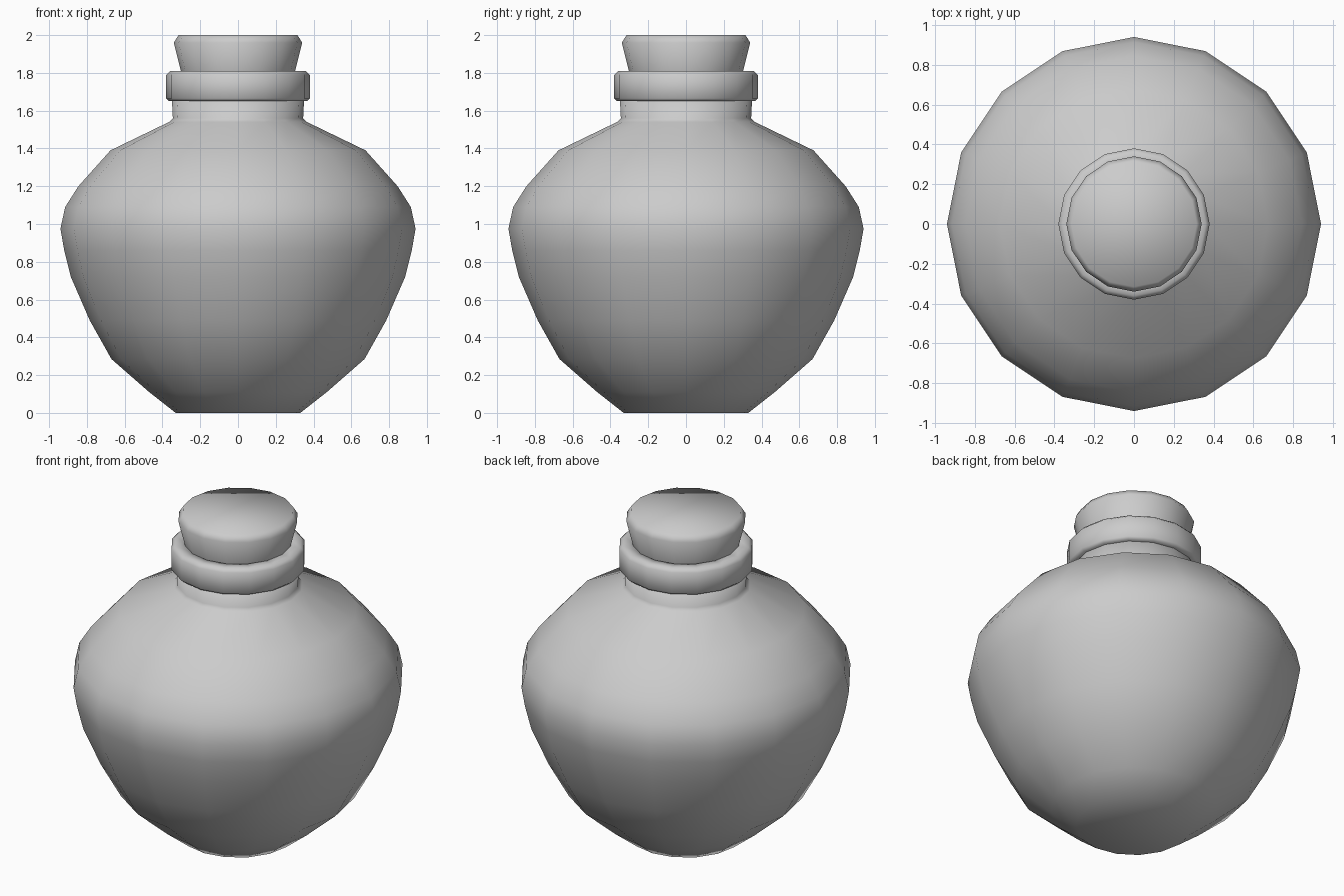
import bpy, bmesh
from math import cos, sin, tau

if "Cube" in bpy.data.objects:
    bpy.data.objects.remove(bpy.data.objects["Cube"])

SIDES = 16

def lathe(name, profile, closed=False):
    """Revolve (radius, z) points around z; open profiles get end caps."""
    bm = bmesh.new()
    rings = [[bm.verts.new((r * cos(tau * i / SIDES), r * sin(tau * i / SIDES), z))
              for i in range(SIDES)] for r, z in profile]
    pairs = list(zip(rings, rings[1:]))
    if closed:
        pairs.append((rings[-1], rings[0]))
    for a, b in pairs:
        for i in range(SIDES):
            j = (i + 1) % SIDES
            bm.faces.new((a[i], a[j], b[j], b[i]))
    if not closed:
        bm.faces.new(rings[0][::-1])
        bm.faces.new(rings[-1])
    bmesh.ops.recalc_face_normals(bm, faces=bm.faces[:])
    for f in bm.faces:
        f.smooth = True
    mesh = bpy.data.meshes.new(name)
    bm.to_mesh(mesh)
    bm.free()
    ob = bpy.data.objects.new(name, mesh)
    bpy.context.collection.objects.link(ob)
    return ob

# Round flask body with short neck
lathe("bottle_body", [
    (0.33, 0.0), (0.47, 0.11), (0.67, 0.285), (0.785, 0.49), (0.885, 0.72),
    (0.92, 0.86), (0.94, 0.975), (0.915, 1.09), (0.845, 1.20), (0.675, 1.39),
    (0.365, 1.54), (0.345, 1.56), (0.35, 1.66)])

# Lip ring around the mouth
lathe("lip_ring", [
    (0.29, 1.65), (0.365, 1.65), (0.38, 1.665), (0.38, 1.79),
    (0.36, 1.81), (0.29, 1.81)], closed=True)

# Tapered cork stopper
lathe("cork", [(0.265, 1.64), (0.30, 1.80), (0.34, 1.96), (0.315, 2.0)])
